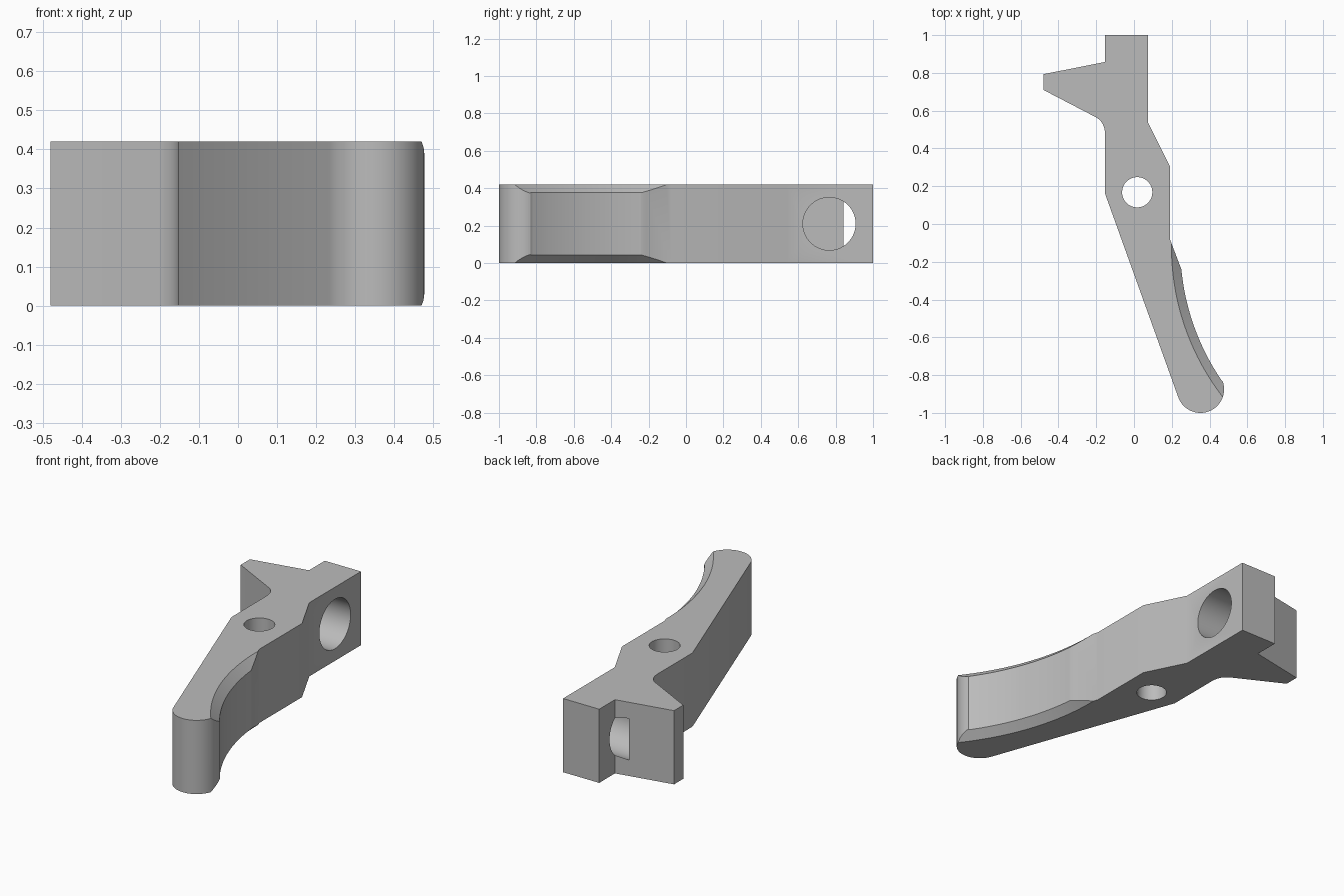
import bpy, bmesh
from math import sin, cos, radians, pi, atan2
from mathutils import Matrix

if "Cube" in bpy.data.objects:
    bpy.data.objects.remove(bpy.data.objects["Cube"])

HEIGHT = 0.42
ARC_CENTRE, ARC_RADIUS = (1.5, -0.12), 1.255    # concave finger face
TIP_CENTRE, TIP_RADIUS = (0.352, -0.875), 0.125  # rounded lever end


def arc(centre, radius, start, end, steps):
    return [(centre[0] + radius * cos(start + (end - start) * i / steps),
             centre[1] + radius * sin(start + (end - start) * i / steps))
            for i in range(steps + 1)]


def angle_on_arc(x, y):
    return atan2(y - ARC_CENTRE[1], x - ARC_CENTRE[0]) % (2 * pi)


def make_object(name, bm):
    bmesh.ops.recalc_face_normals(bm, faces=bm.faces)
    mesh = bpy.data.meshes.new(name)
    bm.to_mesh(mesh)
    bm.free()
    obj = bpy.data.objects.new(name, mesh)
    bpy.context.collection.objects.link(obj)
    return obj


def cone_cutter(name, r_bottom, r_top, depth, matrix, segments=64):
    bm = bmesh.new()
    bmesh.ops.create_cone(bm, cap_ends=True, segments=segments, radius1=r_bottom,
                          radius2=r_top, depth=depth, matrix=matrix)
    obj = make_object(name, bm)
    obj.hide_render = True
    return obj


# Lever outline: block, finger curve, rounded tip, straight back, spur
outline = [(-0.153, 1), (0.075, 1), (0.075, 0.535), (0.19, 0.305), (0.19, -0.08)]
outline += arc(ARC_CENTRE, ARC_RADIUS, angle_on_arc(0.25, -0.24),
               angle_on_arc(0.465, -0.83), 24)
outline += arc(TIP_CENTRE, TIP_RADIUS, radians(20), radians(-160), 28)
outline.append((-0.153, 0.16))
for i in range(9):                               # fillet under the spur
    t = i / 8
    outline.append((-0.153 - 0.05 * t * t,
                    0.47 * (1 - t) ** 2 + 2 * 0.54 * t * (1 - t) + 0.566 * t * t))
outline += [(-0.48, 0.71), (-0.48, 0.793), (-0.153, 0.858)]

bm = bmesh.new()
base = bm.faces.new([bm.verts.new((x, y, 0)) for x, y in outline])
top = bmesh.ops.extrude_face_region(bm, geom=[base])
bmesh.ops.translate(bm, vec=(0, 0, HEIGHT),
                    verts=[v for v in top["geom"] if isinstance(v, bmesh.types.BMVert)])
lever = make_object("lever", bm)

# Cutters: pivot hole, blind side socket, chamfers along the finger curve
cutters = [
    cone_cutter("pivot_hole_cutter", 0.08, 0.08, 1, Matrix.Translation((0.017, 0.168, 0.2))),
    cone_cutter("socket_cutter", 0.141, 0.141, 0.5,
                Matrix.Translation((0.02, 0.766, HEIGHT / 2)) @ Matrix.Rotation(pi / 2, 4, "Y")),
]
for name, z, small_first in (("upper", 0.395, True), ("lower", HEIGHT - 0.395, False)):
    radii = (1.195, 1.355) if small_first else (1.355, 1.195)
    cutters.append(cone_cutter(name + "_chamfer_cutter", *radii, 0.15,
                               Matrix.Translation((*ARC_CENTRE, z)), 256))

for cutter in cutters:
    mod = lever.modifiers.new(cutter.name, "BOOLEAN")
    mod.operation = "DIFFERENCE"
    mod.solver = "EXACT"
    mod.object = cutter

# Bake the cuts and remove the cutters
depsgraph = bpy.context.evaluated_depsgraph_get()
cut_mesh = bpy.data.meshes.new_from_object(lever.evaluated_get(depsgraph))
lever.modifiers.clear()
lever.data = cut_mesh
for cutter in cutters:
    bpy.data.objects.remove(cutter)

# Plain grey finish
grey = bpy.data.materials.new("plain_grey")
grey.use_nodes = True
colour = (0.5, 0.5, 0.5, 1)
grey.diffuse_color = colour
grey.node_tree.nodes["Principled BSDF"].inputs["Base Color"].default_value = colour
lever.data.materials.clear()
lever.data.materials.append(grey)

bpy.ops.object.select_all(action="DESELECT")
lever.select_set(True)
bpy.context.view_layer.objects.active = lever
bpy.ops.object.shade_smooth_by_angle(angle=radians(30))
